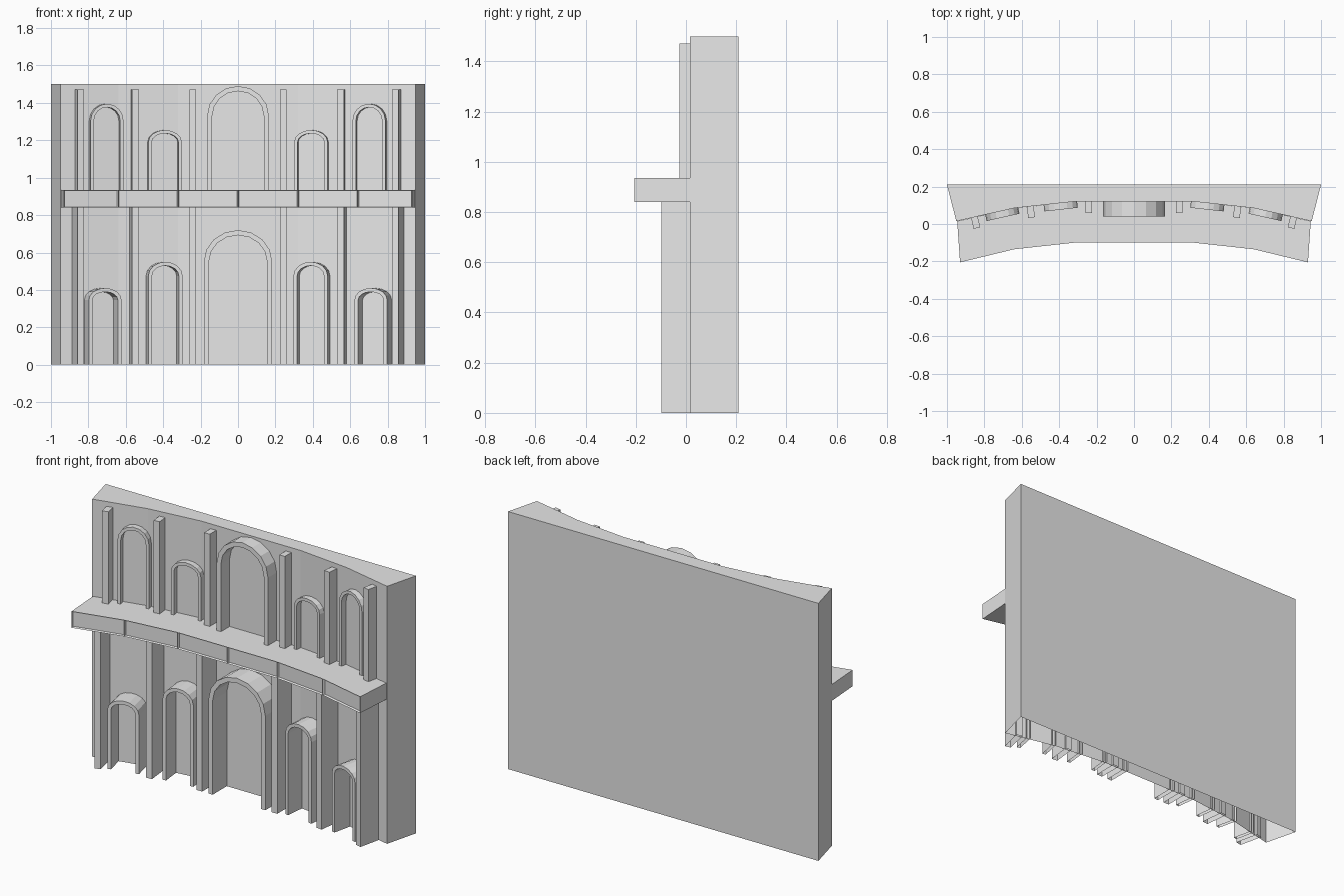
import bpy, bmesh, math
from mathutils import Vector

cube = bpy.data.objects.get("Cube")
if cube:
    bpy.data.objects.remove(cube)

stone = bpy.data.materials.new("light_grey_stone")
stone.use_nodes = True
GREY = (0.8, 0.8, 0.8, 1)
stone.diffuse_color = GREY
stone.node_tree.nodes["Principled BSDF"].inputs["Base Color"].default_value = GREY

HEIGHT, SHELF_LOW, SHELF_TOP = 1.5, 0.84, 0.935
EMBED = 0.012


def mirrored(half):
    """Full left-to-right line from points listed centre outwards."""
    return [Vector((-x, y)) for x, y in reversed(half)] + [Vector(p) for p in half[1:]]


WALL = mirrored([(0, 0.12), (0.32, 0.12), (0.64, 0.085), (0.95, 0.015)])
RIM = mirrored([(0, -0.1), (0.32, -0.1), (0.64, -0.135), (0.93, -0.205)])


def finish(name, bm):
    bmesh.ops.recalc_face_normals(bm, faces=bm.faces)
    mesh = bpy.data.meshes.new(name)
    bm.to_mesh(mesh)
    bm.free()
    mesh.materials.append(stone)
    obj = bpy.data.objects.new(name, mesh)
    bpy.context.collection.objects.link(obj)
    return obj


def prism(plan, z0, z1, bottom=True):
    """Upright prism over a plan outline."""
    bm = bmesh.new()
    low = [bm.verts.new((p[0], p[1], z0)) for p in plan]
    top = [bm.verts.new((p[0], p[1], z1)) for p in plan]
    n = len(plan)
    sides = [bm.faces.new((low[i], low[(i + 1) % n], top[(i + 1) % n], top[i]))
             for i in range(n)]
    bm.faces.new(top)
    if bottom:
        bm.faces.new(low[::-1])
    return bm, sides


def wall_frame(x, depth):
    """Wall point, tangent and outward normal for a part whose front sits at x."""
    for a, b in zip(WALL, WALL[1:]):
        if a.x <= x <= b.x:
            break
    t = (b - a).normalized()
    n = Vector((t.y, -t.x))
    base_x = x - depth * n.x
    y = a.y + (base_x - a.x) * t.y / t.x
    return Vector((base_x, y)), t, n


def pilaster(name, x, z0, z1, depth, width=0.036):
    p, t, n = wall_frame(x, depth)
    h = width / 2
    plan = [p - t * h - n * EMBED, p - t * h + n * depth,
            p + t * h + n * depth, p + t * h - n * EMBED]
    bm, _ = prism(plan, z0, z1, bottom=False)
    finish(name, bm)


def arch_line(half, spring, rise, z0, steps=8):
    curve = [(-half * math.cos(math.pi * i / steps),
              spring + rise * math.sin(math.pi * i / steps)) for i in range(steps + 1)]
    return [(-half, z0)] + curve + [(half, z0)]


def arch(name, x, half, z0, top, rise, frame, depth):
    """Raised arch surround standing on the wall."""
    p, t, n = wall_frame(x, depth)
    bm = bmesh.new()

    def row(line, d):
        pts = [(p + t * u + n * d, z) for u, z in line]
        return [bm.verts.new((q.x, q.y, z)) for q, z in pts]

    outer = arch_line(half, top - rise, rise, z0)
    inner = arch_line(half - frame, top - rise, rise - frame, z0)
    rows = [row(outer, -EMBED), row(outer, depth), row(inner, depth), row(inner, -EMBED)]
    for a, b in zip(rows, rows[1:]):
        for i in range(len(a) - 1):
            bm.faces.new((a[i], a[i + 1], b[i + 1], b[i]))
    finish(name, bm)


# Curved wall with flat back and open underside
bm, _ = prism(WALL + [Vector((1, 0.21)), Vector((-1, 0.21))], 0, HEIGHT, bottom=False)
finish("wall", bm)

# Projecting balcony with shallow recessed front panels
back = [Vector((p.x * 0.995, p.y)) for p in WALL]
bm, sides = prism(RIM + back[::-1], SHELF_LOW, SHELF_TOP)
bmesh.ops.recalc_face_normals(bm, faces=bm.faces)
bmesh.ops.inset_individual(bm, faces=sides[:len(RIM) - 1], thickness=0.006, depth=-0.012)
finish("balcony", bm)

# Central arches
arch("upper_centre_arch", 0, 0.165, SHELF_TOP - 0.005, 1.49, 0.16, 0.027, 0.08)
arch("lower_centre_arch", 0, 0.183, 0, 0.72, 0.17, 0.027, 0.13)

for side, s in (("left", 1), ("right", -1)):
    # Pilasters
    for place, x in (("inner", 0.242), ("middle", 0.548), ("outer", 0.84)):
        pilaster(f"upper_{place}_pilaster_{side}", s * x, SHELF_TOP - 0.005, 1.472, 0.06)
        pilaster(f"lower_{place}_pilaster_{side}", s * x, 0, SHELF_LOW + 0.005, 0.13)
    # Side arches
    z = SHELF_TOP - 0.005
    arch(f"upper_middle_arch_{side}", s * 0.39, 0.09, z, 1.255, 0.065, 0.018, 0.035)
    arch(f"upper_outer_arch_{side}", s * 0.7, 0.09, z, 1.395, 0.09, 0.018, 0.035)
    arch(f"lower_middle_arch_{side}", s * 0.388, 0.092, 0, 0.55, 0.075, 0.02, 0.11)
    arch(f"lower_outer_arch_{side}", s * 0.71, 0.09, 0, 0.41, 0.065, 0.02, 0.11)
